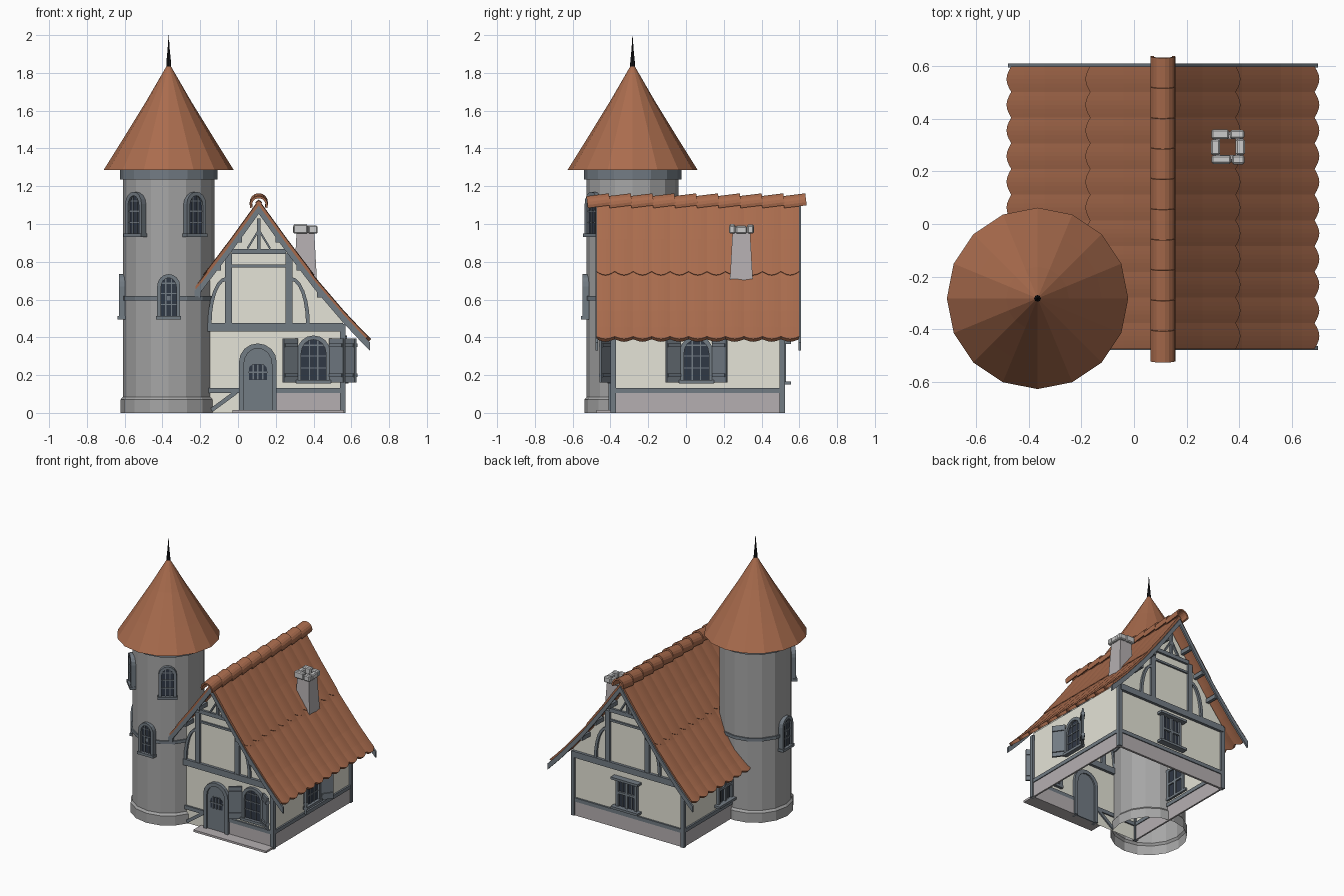
import bpy, bmesh
from math import sin, cos, pi, radians, hypot
from mathutils import Matrix, Vector

if "Cube" in bpy.data.objects:
    bpy.data.objects.remove(bpy.data.objects["Cube"])

def mat(name, c):
    m = bpy.data.materials.new(name)
    m.diffuse_color = (*c, 1)
    m.use_nodes = True
    m.node_tree.nodes["Principled BSDF"].inputs["Base Color"].default_value = m.diffuse_color
    return m

TILE = mat("roof_tile", (.40, .15, .075))
TIMBER = mat("timber", (.17, .20, .23))
PLASTER = mat("plaster", (.78, .77, .68))
STONE = mat("tower_stone", (.38, .38, .38))
BASE = mat("base_stone", (.46, .43, .44))
CAP = mat("cap_stone", (.62, .62, .62))
GLASS = mat("glass", (.03, .04, .06))
IRON = mat("iron", (.01, .01, .012))
I = Matrix()

def mesh(name, verts, faces, m, M=I, normals=True):
    me = bpy.data.meshes.new(name)
    me.from_pydata([M @ Vector(v) for v in verts], [], faces)
    me.materials.append(m)
    if normals:
        bm = bmesh.new()
        bm.from_mesh(me)
        bmesh.ops.recalc_face_normals(bm, faces=bm.faces)
        bm.to_mesh(me)
        bm.free()
    ob = bpy.data.objects.new(name, me)
    bpy.context.collection.objects.link(ob)
    return ob

def prism(name, pts, y0, y1, m, M=I):
    """Outline in x,z pushed from y0 to y1."""
    n = len(pts)
    v = [(x, y0, z) for x, z in pts] + [(x, y1, z) for x, z in pts]
    f = [tuple(range(n)), tuple(range(2 * n - 1, n - 1, -1))]
    f += [(i, (i + 1) % n, (i + 1) % n + n, i + n) for i in range(n)]
    return mesh(name, v, f, m, M)

def box(name, x0, x1, y0, y1, z0, z1, m, M=I):
    return prism(name, [(x0, z0), (x1, z0), (x1, z1), (x0, z1)], y0, y1, m, M)

def beam(name, p, q, w, y0, y1, m=TIMBER, M=I):
    dx, dz = q[0] - p[0], q[1] - p[1]
    l = hypot(dx, dz) * 2 / w
    a, b = -dz / l, dx / l
    return prism(name, [(p[0] + a, p[1] + b), (q[0] + a, q[1] + b),
                        (q[0] - a, q[1] - b), (p[0] - a, p[1] - b)], y0, y1, m, M)

def lathe(name, prof, m, c, n=16):
    v = [(c[0] + r * cos(2 * pi * i / n), c[1] + r * sin(2 * pi * i / n), z)
         for r, z in prof for i in range(n)]
    f = [(k * n + i, k * n + (i + 1) % n, (k + 1) * n + (i + 1) % n, (k + 1) * n + i)
         for k in range(len(prof) - 1) for i in range(n)]
    return mesh(name, v, f, m)

def arch(w, h, rise, z=0, n=8):
    a = [(-w / 2 * cos(pi * i / n), z + h - rise + rise * sin(pi * i / n)) for i in range(n + 1)]
    return [(-w / 2, z)] + a + [(w / 2, z)]

def arch_frame(name, w, h, rise, t, y0, y1, M):
    prism(name, arch(w, h, rise) + arch(w - 2 * t, h - t, rise - t * .6)[::-1], y0, y1, TIMBER, M)

def face(x, y, z, deg):
    """Local frame on a wall: x along it, -y outward; 0 degrees faces the front."""
    return Matrix.Translation((x, y, z)) @ Matrix.Rotation(radians(deg), 4, 'Z')

def arched_window(name, w, h, rise, t, M):
    arch_frame(name + "_frame", w, h, rise, t, -.022, .02, M)
    prism(name + "_glass", arch(w - t, h - t / 2, rise - t / 3), -.008, .01, GLASS, M)
    box(name + "_sill", -w / 2 - .005, w / 2 + .005, -.03, .02, -.005, .014, TIMBER, M)
    for s in (-1, 1):
        box(name + "_bar", s * w / 8 - .003, s * w / 8 + .003, -.013, 0, 0, h - t, TIMBER, M)
    for k in (.3, .55, .78):
        box(name + "_bar", -w / 2 + t, w / 2 - t, -.013, 0, h * k, h * k + .006, TIMBER, M)

def shutters(w, M):
    for s in (-1, 1):
        H = M @ Matrix.Translation((s * w / 2, -.015, 0)) @ Matrix.Rotation(radians(s * -35), 4, 'Z')
        H = H @ Matrix.Scale(s, 4, (1, 0, 0))
        box("shutter", 0, .09, -.008, .006, 0, .235, TIMBER, H)
        for z in (.03, .19):
            box("shutter_batten", .005, .085, -.016, .012, z, z + .018, TIMBER, H)

def square_window(name, M):
    for x in (-.075, 0, .075):
        box(name + "_upright", x - .01, x + .01, -.02, .015, 0, .23, TIMBER, M)
    for z, e in ((0, .11), (.11, .07), (.215, .11)):
        box(name + "_rail", -e, e, -.045 if e > .1 else -.02, .015, z, z + .017, TIMBER, M)
    for x in (-.038, .038):
        box(name + "_bar", x - .003, x + .003, -.012, 0, 0, .22, TIMBER, M)
    box(name + "_glass", -.075, .075, -.006, .006, 0, .23, GLASS, M)

# Tower
T = (-.367, -.283)
lathe("tower_wall", [(.255, 0), (.255, .07), (.243, .085), (.243, 1.26)], STONE, T)
lathe("tower_band", [(.24, .595), (.252, .595), (.252, .618), (.24, .618)], TIMBER, T)
lathe("tower_cornice", [(.24, 1.235), (.258, 1.235), (.258, 1.287), (.24, 1.287)], TIMBER, T)
lathe("tower_roof", [(.24, 1.287), (.345, 1.285), (.245, 1.445), (.12, 1.648), (.006, 1.845)], TILE, T)
lathe("spire", [(.013, 1.83), (.012, 1.86), (.006, 1.92), (.0005, 2.0)], IRON, T, 8)
for a, z in ((0, .5), (-90, .5), (-45, .935), (33.75, .935)):
    M = Matrix.Translation((*T, z)) @ Matrix.Rotation(radians(a), 4, 'Z') @ Matrix.Translation((0, -.242, 0))
    arched_window("tower_window", .122, .235, .065, .02, M)

# House shell, open below
CX, HW, Y0, Y1 = .11, .445, -.385, .51
CURVE = [(0, 1.12), (.15, .912), (.30, .715), (.45, .54), (.53, .455), (.59, .395)]
def roof_z(d):
    for (a, za), (b, zb) in zip(CURVE, CURVE[1:]):
        if d <= b or b == .59:
            return za + (zb - za) * (d - a) / (b - a)
half = [(HW, 0), (HW, .49), (.30, .665), (.15, .862), (0, 1.06)]
out = [(CX + d, z) for d, z in half] + [(CX - d, z) for d, z in half[-2::-1]]
n = len(out)
mesh("house_walls", [(x, y, z) for y in (Y0, Y1) for x, z in out],
     [tuple(range(n)), tuple(range(2 * n - 1, n - 1, -1)), (0, 1, n + 1, n), (n - 2, n - 1, 2 * n - 1, 2 * n - 2)],
     PLASTER)
XL, XR = CX - HW, CX + HW

# Stone footing and doorstep
box("footing_front", .2, XR + .004, Y0 - .006, Y0 + .01, 0, .105, BASE)
box("footing_back", XL, XR, Y1 - .01, Y1 + .006, 0, .105, BASE)
for x in (XL, XR):
    box("footing_side", x - .006, x + .006, Y0, Y1, 0, .105, BASE)
    box("sill_beam_side", x - .012, x + .012, Y0, Y1, .105, .132, TIMBER)
    for y in (Y0, Y1):
        box("corner_post", x - .014, x + .014, y - .014, y + .014, 0, .47, TIMBER)
box("doorstep", -.03, .56, -.475, Y0, 0, .015, BASE)

# Timber framing on both gables
box("sill_beam_front_right", .2, XR, Y0 - .013, Y0 + .01, .105, .132, TIMBER)
box("sill_beam_front_left", XL, .01, Y0 - .013, Y0 + .01, .105, .132, TIMBER)
box("sill_beam_back", XL, XR, Y1 - .01, Y1 + .013, .105, .132, TIMBER)
beam("foot_brace", (-.14, .015), (-.01, .11), .022, Y0 - .012, Y0 + .01)
for y in (Y0, Y1):
    a, b = y - .016, y + .016
    box("tie_beam", XL, XR, a - .004, b + .004, .43, .475, TIMBER)
    box("collar_beam", CX - .145, CX + .145, a, b, .84, .868, TIMBER)
    box("thin_rail", CX - .15, CX + .15, a + .004, b - .004, .77, .785, TIMBER)
    box("king_post", CX - .009, CX + .009, a, b, .868, 1.03, TIMBER)
    for s in (-1, 1):
        beam("gable_post", (CX + s * .16, .47), (CX + s * .16, .845), .036, a, b)
        beam("king_strut", (CX + s * .06, .87), (CX + s * .005, .96), .01, a, b)
        arc = [[(CX + s * (.17 + (.10 - t) * cos(u * pi / 12)), .47 + (.25 - t) * sin(u * pi / 12))
                for u in range(7)] for t in (0, .02)]
        prism("curved_brace", arc[0] + arc[1][::-1], a, b, TIMBER)

# Door
M = face(.105, Y0, 0, 0)
arch_frame("door_frame", .2, .368, .10, .026, -.025, .02, M)
prism("door_leaf", arch(.155, .345, .08), -.012, .01, TIMBER, M)
prism("door_glass", arch(.095, .085, .025, .175), -.015, .0, GLASS, M)
for x in (-.025, 0, .025):
    box("door_bar", x - .004, x + .004, -.02, 0, .175, .26, TIMBER, M)
box("door_bar", -.05, .05, -.02, 0, .212, .22, TIMBER, M)

# House windows
for M in (face(.40, Y0, .16, 0), face(XR, .055, .16, 90)):
    arched_window("house_window", .175, .25, .085, .022, M)
    shutters(.175, M)
square_window("back_window", face(.115, Y1, .15, 180))
square_window("left_window", face(XL, .04, .15, -90))

# Roof: two overlapping tiled layers on each slope, scalloped lower edges
RY0, RY1, COLS, SEG = -.475, .6, 11, 6
def roof_panel(s, ds, lift):
    v, f, w = [], [], COLS * SEG + 1
    for k, d in enumerate(ds):
        for j in range(w):
            wave = abs(sin(pi * j / SEG))
            e = d + (.018 * (wave - 1) if k == len(ds) - 1 else 0)
            v.append((CX + s * e, RY0 + (RY1 - RY0) * j / (w - 1), roof_z(e) + lift + .005 * wave))
    for k in range(len(ds) - 1):
        for j in range(w - 1):
            q = (k * w + j, k * w + j + 1, (k + 1) * w + j + 1, (k + 1) * w + j)
            f.append(q if s < 0 else q[::-1])
    ob = mesh("roof_slope", v, f, TILE, normals=False)
    sol = ob.modifiers.new("thickness", 'SOLIDIFY')
    sol.thickness = .022
    sol.offset = -1 if ob.data.polygons[0].normal.z > 0 else 1
for s in (-1, 1):
    roof_panel(s, (0, .08, .15, .23, .295), .004)
    roof_panel(s, (.25, .30, .37, .45, .49, .53, .595), -.003)
    # Bargeboards and purlin ends
    for y in (RY0 - .004, RY1 - .004):
        top = [(CX + s * d, z - .022) for d, z in CURVE]
        low = [(CX + s * d, z - .066) for d, z in CURVE]
        prism("bargeboard", top + low[::-1], y, y + .014, TIMBER)
    for d in (.10, .21, .32):
        x, z = CX + s * d, roof_z(d) - .065
        for a, b in ((RY0, Y0), (Y1, RY1)):
            box("purlin_end", x - .011, x + .011, a, b, z - .015, z + .015, TIMBER)

# Ridge tiles, each raised at its back end
ring = [[(r * cos(radians(a)), r * sin(radians(a))) for a in range(-20, 201, 20)] for r in (.048, .036)]
for i in range(10):
    M = Matrix.Translation((CX, -.462 + i * .1155, 1.108)) @ Matrix.Rotation(radians(7), 4, 'X')
    prism("ridge_tile", ring[0] + ring[1][::-1], -.06, .06, TILE, M)

# Chimney: tapered hollow shaft with a ring of cap stones
cx, cy = .357, .293
lev = [(.065, .62), (.047, .955), (.03, .955), (.03, .62)]
v = [(cx + r * a, cy + r * b, z) for r, z in lev for a, b in ((-1, -1), (1, -1), (1, 1), (-1, 1))]
mesh("chimney_shaft", v, [(k * 4 + i, k * 4 + (i + 1) % 4, k * 4 + 4 + (i + 1) % 4, k * 4 + 4 + i)
                          for k in range(3) for i in range(4)], BASE)
for x0, x1, y0, y1, h in ((-.063, .005, .03, .066, .045), (.008, .063, .032, .064, .04),
                          (-.065, -.03, -.03, .028, .04), (.03, .065, -.03, .03, .036),
                          (-.063, .012, -.064, -.032, .047), (.015, .064, -.066, -.032, .04)):
    ob = box("chimney_cap_stone", cx + x0, cx + x1, cy + y0, cy + y1, .95, .952 + h, CAP)
    bv = ob.modifiers.new("bevel", 'BEVEL')
    bv.width, bv.segments = .006, 1
